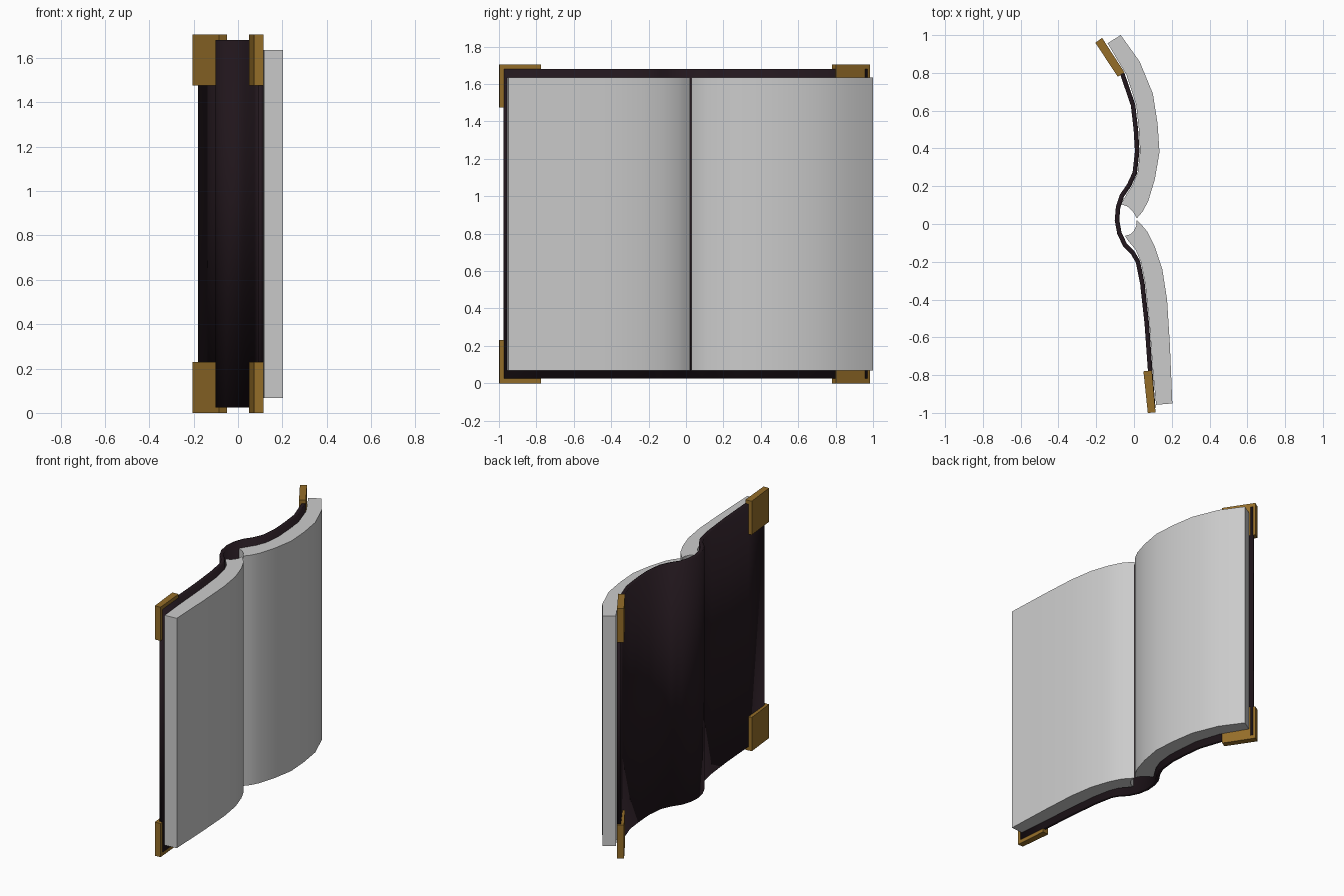
import bpy, bmesh, math

if "Cube" in bpy.data.objects:
    bpy.data.objects.remove(bpy.data.objects["Cube"])

def material(name, rgb):
    m = bpy.data.materials.new(name)
    m.diffuse_color = (*rgb, 1)
    m.use_nodes = True
    m.node_tree.nodes["Principled BSDF"].inputs["Base Color"].default_value = m.diffuse_color
    return m

leather = material("dark_leather", (0.017, 0.009, 0.013))
brass = material("brass", (0.30, 0.155, 0.022))

def extrude_profile(name, pts, z0, z1, closed=True, mat=None, smooth=False):
    """Raise an (x, y) outline from z0 to z1; open outlines become a sheet."""
    bm = bmesh.new()
    lo = [bm.verts.new((x, y, z0)) for x, y in pts]
    hi = [bm.verts.new((x, y, z1)) for x, y in pts]
    n = len(pts)
    for i in range(n if closed else n - 1):
        j = (i + 1) % n
        bm.faces.new((lo[i], lo[j], hi[j], hi[i]))
    if closed:
        bm.faces.new(lo[::-1])
        bm.faces.new(hi)
        bmesh.ops.recalc_face_normals(bm, faces=bm.faces)
    me = bpy.data.meshes.new(name)
    bm.to_mesh(me)
    bm.free()
    ob = bpy.data.objects.new(name, me)
    bpy.context.collection.objects.link(ob)
    if mat:
        me.materials.append(mat)
    if smooth:
        bpy.ops.object.select_all(action='DESELECT')
        ob.select_set(True)
        bpy.context.view_layer.objects.active = ob
        bpy.ops.object.shade_smooth_by_angle(angle=math.radians(35))
    return ob

# Cover: one bent sheet with a rounded spine, thickened
cover_line = [(-0.17, 0.965), (-0.06, 0.79), (-0.005, 0.63), (0.01, 0.50),
              (0.017, 0.385), (0.004, 0.27), (-0.026, 0.205), (-0.064, 0.15),
              (-0.084, 0.09), (-0.09, 0.02), (-0.077, -0.05), (-0.047, -0.112),
              (-0.008, -0.15), (0.021, -0.2), (0.045, -0.32), (0.068, -0.53),
              (0.086, -0.78), (0.102, -0.975)]
cover = extrude_profile("cover", cover_line, 0.025, 1.68, closed=False,
                        mat=leather, smooth=True)
sol = cover.modifiers.new("thickness", 'SOLIDIFY')
sol.thickness = 0.024
sol.offset = 0

# Page blocks: curved reading face, then the side lying on the cover
left_pages = [(0.015, 0.022), (0.045, -0.01), (0.07, -0.04), (0.11, -0.12),
              (0.15, -0.24), (0.175, -0.40), (0.19, -0.64), (0.203, -0.95),
              (0.117, -0.957), (0.10, -0.78), (0.082, -0.53), (0.06, -0.32),
              (0.036, -0.20), (0.008, -0.135), (-0.03, -0.09), (-0.048, -0.063),
              (-0.02, -0.055), (0.0, -0.035), (0.012, -0.01)]
right_pages = [(0.015, 0.03), (0.045, 0.065), (0.075, 0.12), (0.11, 0.235),
               (0.135, 0.38), (0.125, 0.53), (0.10, 0.69), (0.03, 0.86),
               (-0.07, 1.0), (-0.14, 0.957), (-0.04, 0.79), (0.012, 0.63),
               (0.026, 0.50), (0.032, 0.385), (0.02, 0.275), (-0.008, 0.205),
               (-0.04, 0.155), (-0.07, 0.105), (-0.035, 0.093), (-0.005, 0.065)]
for name, outline in (("left_pages", left_pages), ("right_pages", right_pages)):
    extrude_profile(name, outline, 0.067, 1.635, smooth=True)

# Metal corner guards at the four outer corners of the cover
guards = {"left": [(0.05, -0.78), (0.095, -0.775), (0.114, -0.998), (0.073, -1.0)],
          "right": [(-0.169, 0.985), (-0.205, 0.96), (-0.086, 0.78), (-0.05, 0.802)]}
for side, outline in guards.items():
    for level, z in (("lower", 0.0), ("upper", 1.475)):
        extrude_profile(f"{level}_{side}_corner_guard", outline, z, z + 0.23, mat=brass)
